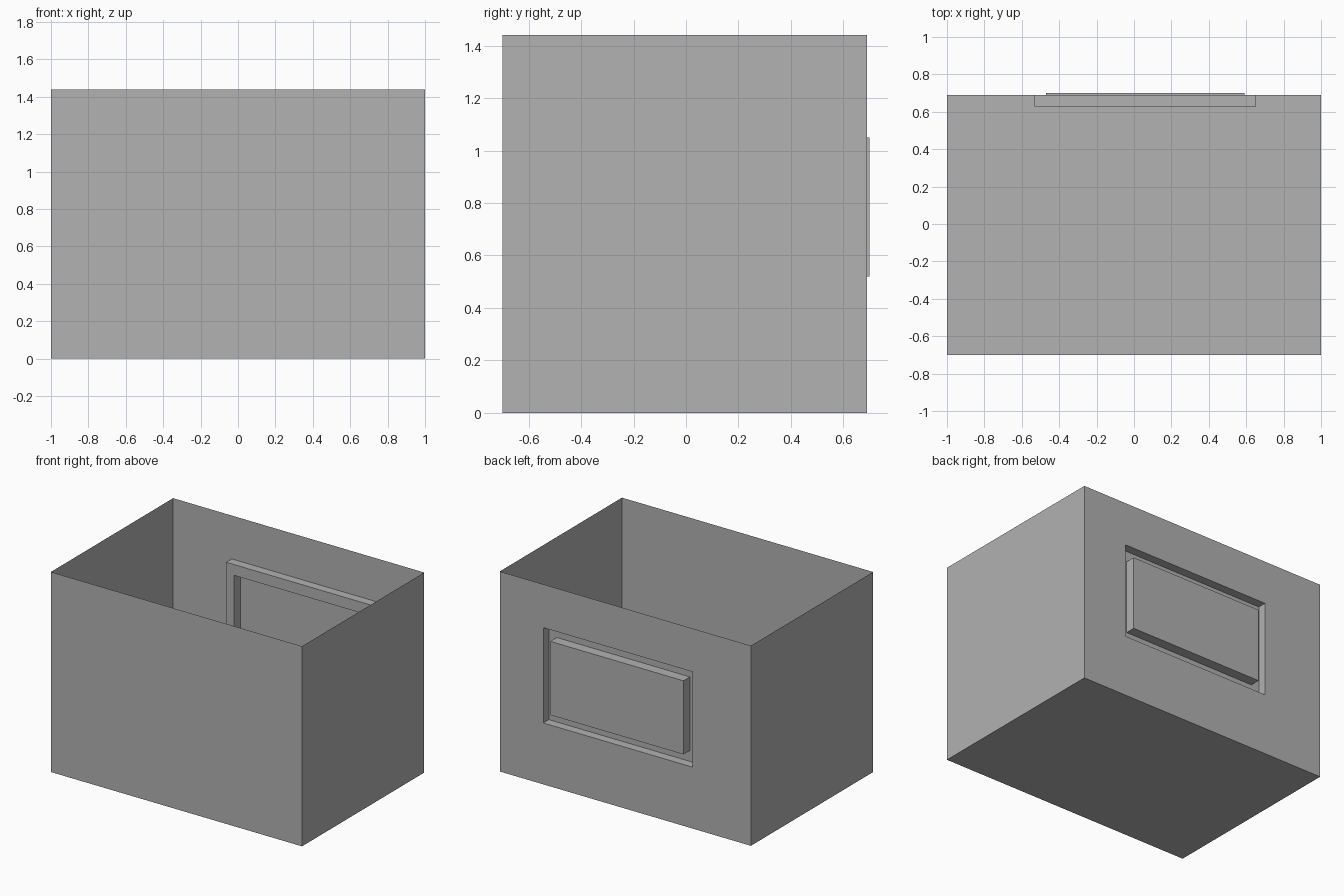
import bpy
import bmesh

old = bpy.data.objects.get("Cube")
if old:
    bpy.data.objects.remove(old, do_unlink=True)

FRONT, BACK, HEIGHT = -0.70, 0.69, 1.44

grey = bpy.data.materials.new("plain_grey")
grey.use_nodes = True
colour = (0.445, 0.445, 0.445, 1)
grey.diffuse_color = colour
grey.node_tree.nodes["Principled BSDF"].inputs["Base Color"].default_value = colour

bm = bmesh.new()


def ring(x0, x1, z0, z1, y):
    """Rectangle of vertices standing in the plane y, in order around its edge."""
    return [bm.verts.new(p) for p in
            ((x0, y, z0), (x1, y, z0), (x1, y, z1), (x0, y, z1))]


def bridge(a, b, sides=range(4)):
    for i in sides:
        j = (i + 1) % 4
        bm.faces.new((a[i], a[j], b[j], b[i]))


# Open-topped shell: front wall, floor and two side walls
front = ring(-1, 1, 0, HEIGHT, FRONT)
back = ring(-1, 1, 0, HEIGHT, BACK)
bm.faces.new(front)
bridge(front, back, sides=(0, 1, 3))

# Back wall: opening, sunken groove, then raised panel
opening = ring(-0.533, 0.653, 0.442, 1.128, BACK)
groove_outer = ring(-0.533, 0.653, 0.442, 1.128, 0.627)
groove_inner = ring(-0.47, 0.59, 0.52, 1.05, 0.627)
panel = ring(-0.47, 0.59, 0.52, 1.05, 0.70)
steps = [back, opening, groove_outer, groove_inner, panel]
for a, b in zip(steps, steps[1:]):
    bridge(a, b)
bm.faces.new(panel[::-1])

# Face everything outward, judged from the front wall
bmesh.ops.recalc_face_normals(bm, faces=bm.faces)
bm.faces.ensure_lookup_table()
bm.normal_update()
if bm.faces[0].normal.y > 0:
    bmesh.ops.reverse_faces(bm, faces=bm.faces)

mesh = bpy.data.meshes.new("open_box")
bm.to_mesh(mesh)
bm.free()
mesh.materials.append(grey)
box = bpy.data.objects.new("open_box", mesh)
bpy.context.collection.objects.link(box)
